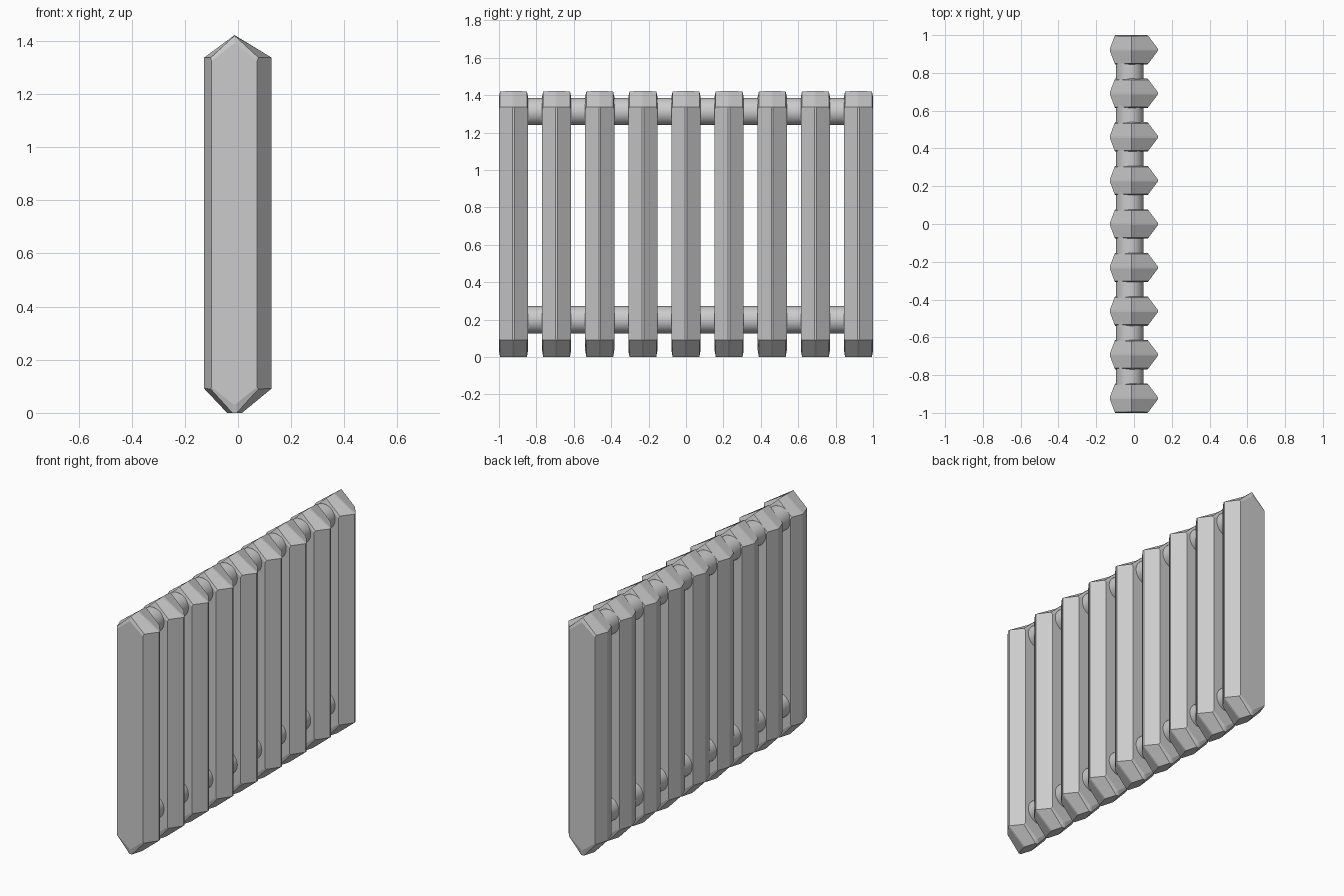
import bpy, bmesh, math

if "Cube" in bpy.data.objects:
    bpy.data.objects.remove(bpy.data.objects["Cube"])

COUNT, PITCH, HALF = 9, 0.2306, 0.0776

# Fin outlines in x-z: flat face, its narrow bevel, and the wide middle ridge
face = [(-0.013, 1.392), (0.072, 1.325), (0.072, 0.098),
        (-0.007, 0.034), (-0.019, 0.034), (-0.100, 0.098), (-0.100, 1.325)]
bevel = [(-0.013, 1.420), (0.077, 1.337), (0.077, 0.090),
         (-0.005, 0.0), (-0.021, 0.0), (-0.103, 0.090), (-0.103, 1.337)]
ridge = [(-0.013, 1.422), (0.127, 1.337), (0.127, 0.092),
         (0.015, 0.0), (-0.041, 0.0), (-0.128, 0.092), (-0.128, 1.337)]
stations = [(-HALF, face), (-HALF + 0.006, bevel), (-0.005, ridge),
            (0.005, ridge), (HALF - 0.006, bevel), (HALF, face)]


def fin_mesh():
    bm = bmesh.new()
    rings = [[bm.verts.new((x, y, z)) for x, z in prof] for y, prof in stations]
    n = len(face)
    for a, b in zip(rings, rings[1:]):
        for i in range(n):
            j = (i + 1) % n
            bm.faces.new((a[i], a[j], b[j], b[i]))
    bm.faces.new(rings[0])
    bm.faces.new(rings[-1])
    bmesh.ops.recalc_face_normals(bm, faces=bm.faces)
    me = bpy.data.meshes.new("radiator_fin")
    bm.to_mesh(me)
    bm.free()
    return me


# Row of upright radiator fins
mesh = fin_mesh()
for k in range(COUNT):
    fin = bpy.data.objects.new(f"radiator_fin_{k + 1}", mesh)
    fin.location.y = (k - (COUNT - 1) / 2) * PITCH
    bpy.context.collection.objects.link(fin)

# Upper and lower connecting pipes
for name, z in (("upper_pipe", 1.312), ("lower_pipe", 0.199)):
    bpy.ops.mesh.primitive_cylinder_add(vertices=32, radius=0.073, depth=1.76,
                                        location=(-0.023, 0, z),
                                        rotation=(math.pi / 2, 0, 0))
    bpy.context.object.name = name
    bpy.ops.object.shade_smooth_by_angle(angle=math.radians(30))
